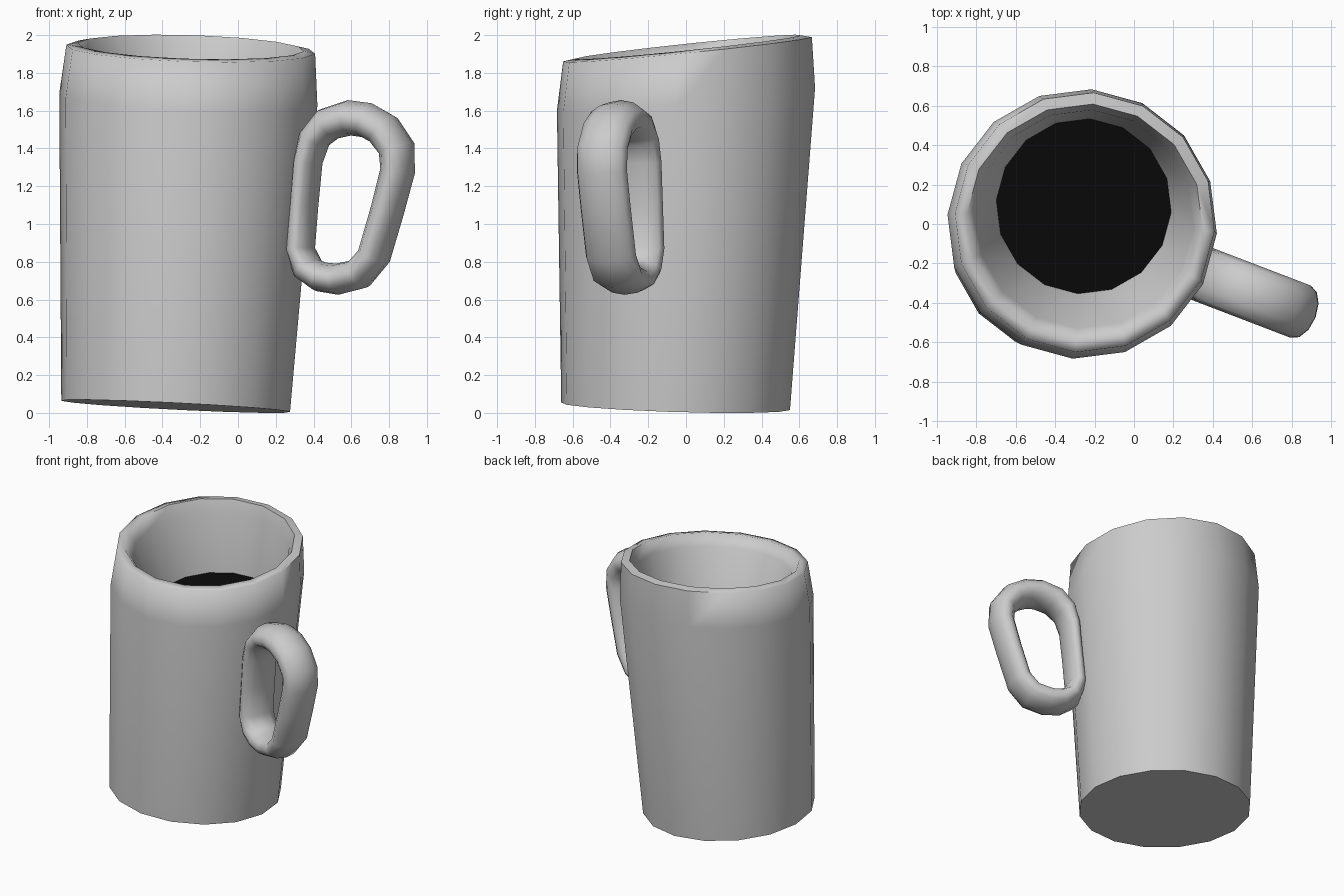
import bpy, bmesh
from math import cos, sin, tau, radians
from mathutils import Vector

if "Cube" in bpy.data.objects:
    bpy.data.objects.remove(bpy.data.objects["Cube"])

SIDES = 16
PHASE = radians(-4)


def finish(bm, name, angle=None):
    bmesh.ops.recalc_face_normals(bm, faces=bm.faces[:])
    me = bpy.data.meshes.new(name)
    bm.to_mesh(me)
    bm.free()
    ob = bpy.data.objects.new(name, me)
    bpy.context.collection.objects.link(ob)
    if angle:
        bpy.ops.object.select_all(action='DESELECT')
        ob.select_set(True)
        bpy.context.view_layer.objects.active = ob
        bpy.ops.object.shade_smooth_by_angle(angle=radians(angle))
    return ob


def ring(bm, cx, cy, cz, r, sx, sy):
    """Circle of vertices in a plane with slopes sx, sy."""
    verts = []
    for i in range(SIDES):
        t = PHASE + tau * i / SIDES
        x, y = r * cos(t), r * sin(t)
        verts.append(bm.verts.new((cx + x, cy + y, cz + sx * x + sy * y)))
    return verts


def bridge(bm, a, b):
    n = len(a)
    for i in range(n):
        j = (i + 1) % n
        bm.faces.new((a[i], a[j], b[j], b[i]))


# Mug body: slightly crooked rings from the base, over the rim, to the drink
drink_ring = (-0.255, 0.09, 1.42, 0.445, -0.03, 0.10)
rings = [
    (-0.33, -0.055, 0.035, 0.607, -0.05, -0.03),
    (-0.263, 0.0, 1.66, 0.685, -0.04, 0.09),
    (-0.25, 0.008, 1.925, 0.66, -0.03, 0.10),
    (-0.25, 0.01, 1.937, 0.60, -0.03, 0.105),
    (-0.25, 0.025, 1.85, 0.555, -0.03, 0.10),
    drink_ring,
]
bm = bmesh.new()
loops = [ring(bm, *r) for r in rings]
for a, b in zip(loops, loops[1:]):
    bridge(bm, a, b)
bm.faces.new(loops[0])
finish(bm, "mug_body", 75)

# Drink surface
bm = bmesh.new()
bm.faces.new(ring(bm, *drink_ring))
drink = finish(bm, "drink")
mat = bpy.data.materials.new("dark_drink")
mat.diffuse_color = (0.003, 0.003, 0.003, 1)
mat.use_nodes = True
mat.node_tree.nodes["Principled BSDF"].inputs["Base Color"].default_value = mat.diffuse_color
drink.data.materials.append(mat)

# Handle: closed oval tube, path as (x, z, in-plane half thickness)
path = [
    (0.37, 1.33, 0.065), (0.35, 1.10, 0.062), (0.33, 0.87, 0.065),
    (0.37, 0.765, 0.075), (0.44, 0.72, 0.08), (0.525, 0.708, 0.083),
    (0.64, 0.735, 0.083), (0.72, 0.83, 0.08), (0.79, 1.07, 0.08),
    (0.845, 1.28, 0.083), (0.84, 1.40, 0.09), (0.77, 1.50, 0.093),
    (0.68, 1.55, 0.094), (0.59, 1.562, 0.094), (0.48, 1.53, 0.09),
    (0.405, 1.45, 0.075),
]
across = Vector((0.358, 0.934, 0))
points = [Vector((x, -0.255 - 0.383 * (x - 0.35), z)) for x, z, a in path]
bm = bmesh.new()
loops = []
for i, p in enumerate(points):
    tangent = (points[(i + 1) % len(points)] - points[i - 1]).normalized()
    inward = tangent.cross(across).normalized()
    loops.append([
        bm.verts.new(p + inward * path[i][2] * cos(tau * k / 12)
                     + across * 0.142 * sin(tau * k / 12))
        for k in range(12)])
for i, loop in enumerate(loops):
    bridge(bm, loop, loops[(i + 1) % len(loops)])
finish(bm, "handle", 75)
